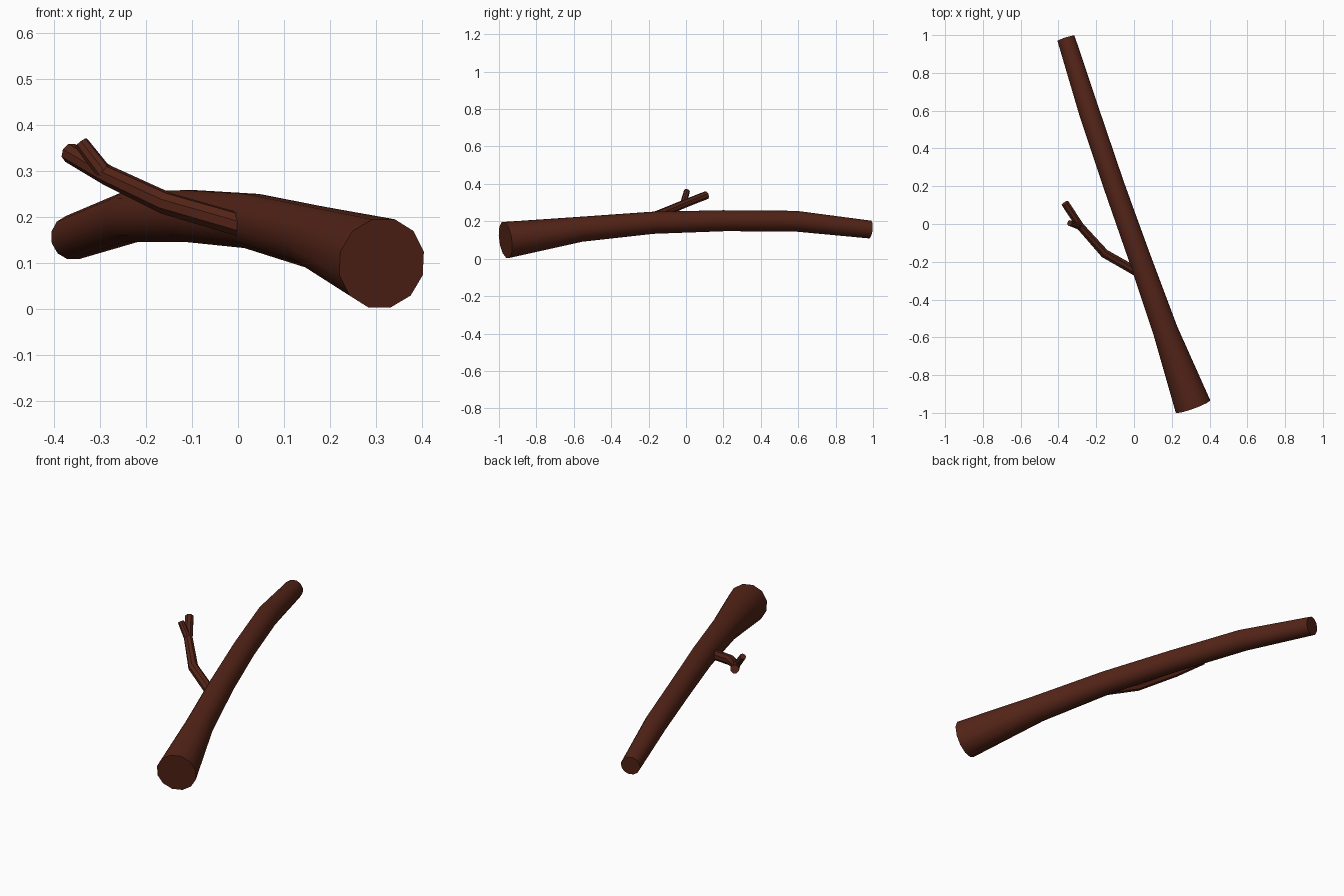
import bpy, math
from mathutils import Vector

if "Cube" in bpy.data.objects:
    bpy.data.objects.remove(bpy.data.objects["Cube"])

bark = bpy.data.materials.new("bark")
bark.diffuse_color = (0.09, 0.018, 0.009, 1)
bark.use_nodes = True
bark.node_tree.nodes["Principled BSDF"].inputs["Base Color"].default_value = bark.diffuse_color


def limb(name, path, sides):
    """Tapered tube through (x, y, z, radius) points, capped at both ends."""
    pts = [Vector(p[:3]) for p in path]
    n = len(pts)
    verts, faces = [], []
    for i, p in enumerate(pts):
        # ring square to the local direction
        t = Vector()
        if i > 0:
            t += (p - pts[i - 1]).normalized()
        if i < n - 1:
            t += (pts[i + 1] - p).normalized()
        t.normalize()
        side = t.cross(Vector((0, 0, 1))).normalized()
        up = side.cross(t)
        for k in range(sides):
            a = 2 * math.pi * (k + 0.5) / sides
            verts.append(p + path[i][3] * (math.cos(a) * side + math.sin(a) * up))
    for i in range(n - 1):
        for k in range(sides):
            a, b = i * sides + k, i * sides + (k + 1) % sides
            faces.append((a, a + sides, b + sides, b))
    faces.append(tuple(range(sides)))
    faces.append(tuple(reversed(range((n - 1) * sides, n * sides))))
    mesh = bpy.data.meshes.new(name)
    mesh.from_pydata(verts, [], faces)
    mesh.materials.append(bark)
    ob = bpy.data.objects.new(name, mesh)
    bpy.context.collection.objects.link(ob)
    bpy.ops.object.select_all(action='DESELECT')
    ob.select_set(True)
    bpy.context.view_layer.objects.active = ob
    bpy.ops.object.shade_smooth_by_angle(angle=math.radians(40))
    return ob


# Main log, thick end at the front
limb("log", [(0.312, -0.965, 0.1, 0.1),
             (0.167, -0.567, 0.157, 0.069),
             (0.03, -0.18, 0.192, 0.061),
             (-0.105, 0.2, 0.203, 0.058),
             (-0.234, 0.583, 0.201, 0.057),
             (-0.36, 0.983, 0.156, 0.049)], 12)

# Side branch rising from the log
limb("branch", [(0.03, -0.262, 0.176, 0.026),
                (-0.155, -0.157, 0.23, 0.025),
                (-0.285, -0.012, 0.292, 0.022),
                (-0.365, 0.11, 0.34, 0.022)], 8)

# Short twig on the branch
limb("twig", [(-0.285, -0.015, 0.29, 0.018),
              (-0.341, 0.005, 0.362, 0.016)], 8)
